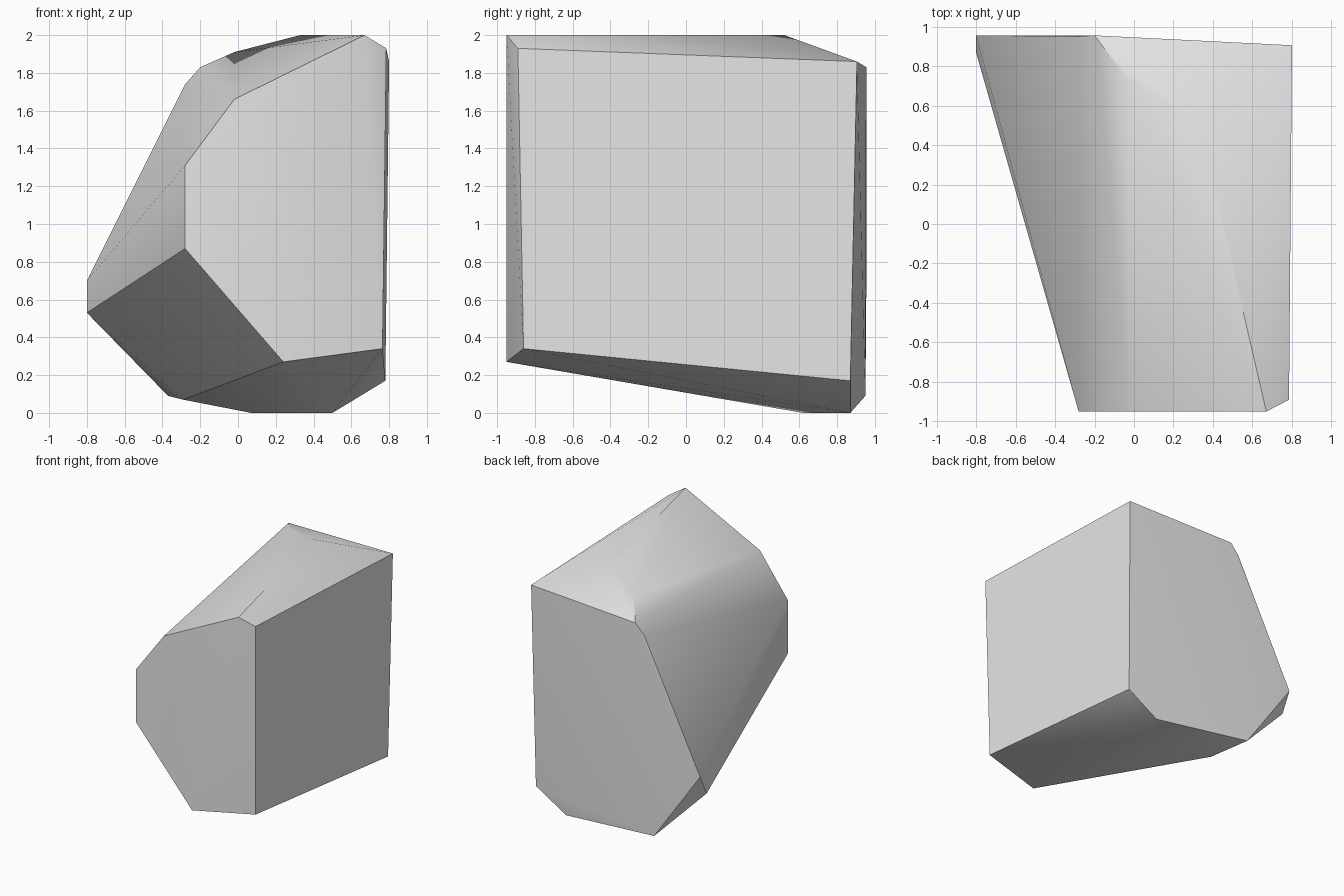
import bpy
import bmesh
from math import radians

cube = bpy.data.objects.get("Cube")
if cube:
    bpy.data.objects.remove(cube, do_unlink=True)

# Corners of the chipped block, grouped by side
front = [(-.28, -.95, 1.31), (-.02, -.95, 1.66), (.67, -.95, 2), (.785, -.89, 1.93),
         (.765, -.86, .34), (.24, -.95, .27), (-.28, -.95, .87)]
back = [(.8, .905, 1.86), (-.2, .955, 1.83), (-.28, .95, 1.74), (-.8, .955, .7),
        (-.37, .95, .09), (.5, .87, 0), (.78, .87, .17)]
chips = [(-.8, .87, .53), (.33, .52, 2), (-.02, .72, 1.91), (.07, .62, 0), (-.29, .6, .07)]

# Convex stone body
bm = bmesh.new()
for co in front + back + chips:
    bm.verts.new(co)
bmesh.ops.convex_hull(bm, input=bm.verts[:])
bmesh.ops.dissolve_limit(bm, angle_limit=radians(1), verts=bm.verts[:], edges=bm.edges[:])
bmesh.ops.recalc_face_normals(bm, faces=bm.faces[:])
mesh = bpy.data.meshes.new("rock")
bm.to_mesh(mesh)
bm.free()
rock = bpy.data.objects.new("rock", mesh)
bpy.context.collection.objects.link(rock)

# Plain grey stone
stone = bpy.data.materials.new("stone_grey")
stone.use_nodes = True
grey = (.8, .8, .8, 1)
stone.diffuse_color = grey
for node in stone.node_tree.nodes:
    if node.type == 'BSDF_PRINCIPLED':
        node.inputs["Base Color"].default_value = grey
mesh.materials.append(stone)

# Soft shading across shallow facets, crisp main edges
bpy.ops.object.select_all(action='DESELECT')
rock.select_set(True)
bpy.context.view_layer.objects.active = rock
bpy.ops.object.shade_smooth_by_angle(angle=radians(30))
